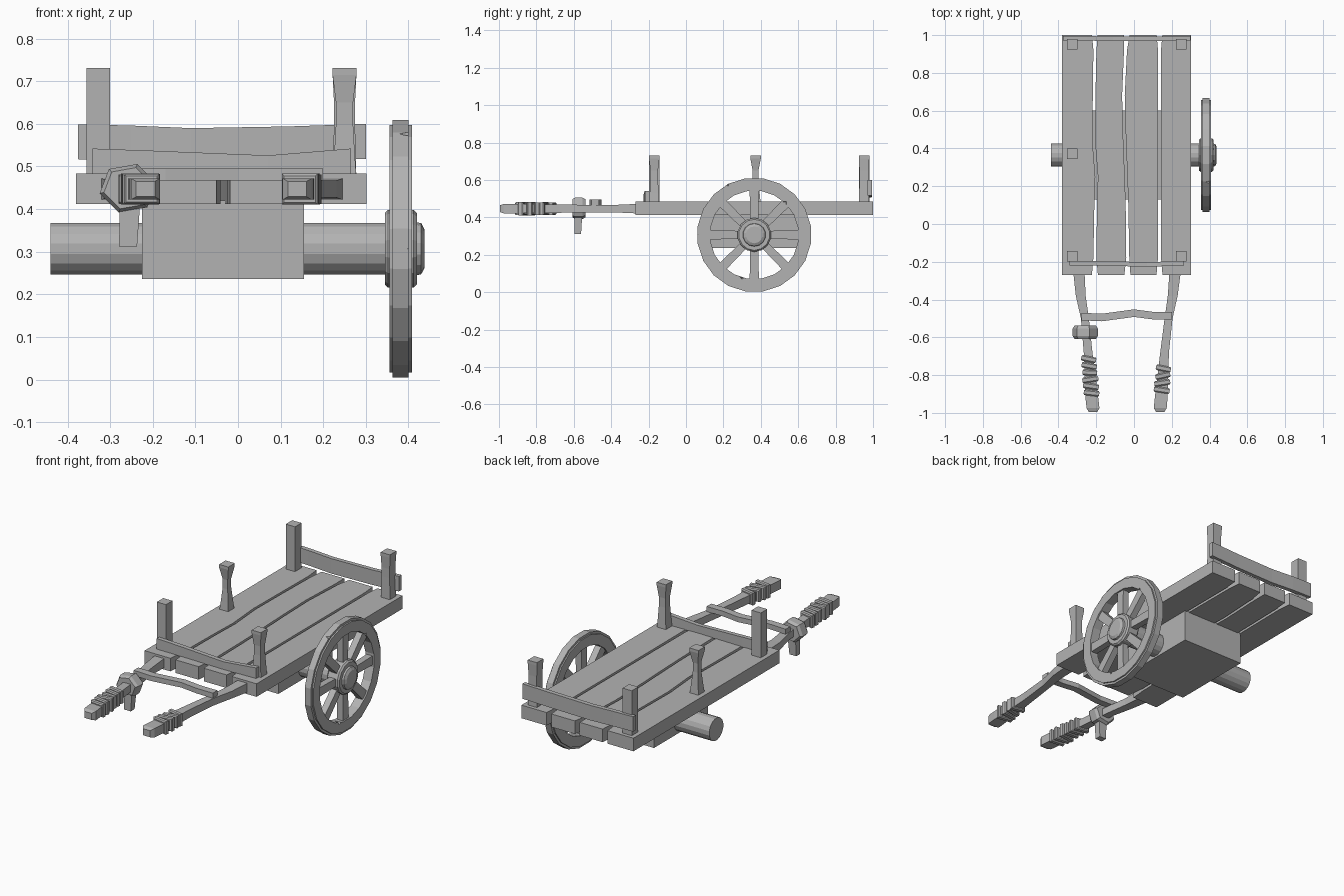
import bpy, bmesh, math, random
from math import sin, cos, pi
from mathutils import Matrix, Vector

random.seed(4)
if "Cube" in bpy.data.objects:
    bpy.data.objects.remove(bpy.data.objects["Cube"])

wood = bpy.data.materials.new("grey_wood")
wood.use_nodes = True
GREY = (0.45, 0.45, 0.45, 1)
wood.diffuse_color = GREY
wood.node_tree.nodes["Principled BSDF"].inputs["Base Color"].default_value = GREY


def finish(name, bm):
    bmesh.ops.recalc_face_normals(bm, faces=bm.faces)
    mesh = bpy.data.meshes.new(name)
    bm.to_mesh(mesh)
    bm.free()
    mesh.materials.append(wood)
    ob = bpy.data.objects.new(name, mesh)
    bpy.context.collection.objects.link(ob)
    return ob


def loft(name, axis, sections):
    """Rectangular sections (centre, half size, half size) joined along an axis."""
    bm = bmesh.new()
    u, v = [Vector(e) for i, e in enumerate(((1, 0, 0), (0, 1, 0), (0, 0, 1))) if i != "xyz".index(axis)]
    rings = []
    for c, a, b in sections:
        rings.append([bm.verts.new(Vector(c) + u * a * s + v * b * t)
                      for s, t in ((-1, -1), (1, -1), (1, 1), (-1, 1))])
    for r, q in zip(rings, rings[1:]):
        for i in range(4):
            bm.faces.new((r[i], r[i - 1], q[i - 1], q[i]))
    bm.faces.new(rings[0])
    bm.faces.new(rings[-1])
    return finish(name, bm)


def turned(name, sides, profile, closed=False, centre=(0, 0.365, 0.307)):
    """Profile of (x, radius) points spun about the axle line."""
    bm = bmesh.new()
    rings = []
    for x, r in profile:
        rings.append([bm.verts.new((x, centre[1] + r * cos(2 * pi * (i + 0.5) / sides),
                                    centre[2] + r * sin(2 * pi * (i + 0.5) / sides)))
                      for i in range(sides)])
    pairs = list(zip(rings, rings[1:]))
    if closed:
        pairs.append((rings[-1], rings[0]))
    else:
        bm.faces.new(rings[0])
        bm.faces.new(rings[-1])
    for r, q in pairs:
        for i in range(sides):
            bm.faces.new((r[i], r[i - 1], q[i - 1], q[i]))
    return finish(name, bm)


# Deck planks, divided by wavering gaps that flare at the ends
ys = (-0.27, -0.18, 0.1, 0.25, 0.45, 0.68, 0.92, 1.0)
flare = (0.016, 0.008, 0.007, 0.007, 0.007, 0.007, 0.008, 0.015)
lines = ((-0.38,) * 8,
         (-0.207, -0.207, -0.203, -0.198, -0.214, -0.211, -0.207, -0.207),
         (-0.035, -0.033, -0.037, -0.042, -0.05, -0.056, -0.045, -0.038),
         (0.135,) * 8,
         (0.302,) * 8)
for n in range(4):
    secs = []
    for i, y in enumerate(ys):
        a = lines[n][i] + (flare[i] if n else 0)
        b = lines[n + 1][i] - (flare[i] if n < 3 else 0)
        secs.append((((a + b) / 2, y, 0.448), (b - a) / 2, 0.036))
    loft("deck_plank_%d" % (n + 1), "y", secs)

# Axle block and axle
loft("axle_block", "z", [((-0.035, 0.365, z), 0.19, 0.235) for z in (0.236, 0.42)])
turned("axle", 16, [(-0.44, 0.062), (0.36, 0.062)])

# Wheel
rim = turned("wheel_rim", 20, [(0.356, 0.237), (0.356, 0.294), (0.363, 0.294), (0.363, 0.306),
                               (0.4, 0.306), (0.4, 0.294), (0.408, 0.294), (0.408, 0.237)], True)
turned("wheel_hub", 14, [(0.345, 0.085), (0.352, 0.091), (0.412, 0.091), (0.42, 0.083),
                         (0.42, 0.062), (0.43, 0.06), (0.438, 0.045)])
for k in range(4):
    spoke = loft("wheel_spokes_%d" % (k + 1), "z",
                 [((0, 0, z), 0.018, w) for z, w in ((-0.245, 0.025), (-0.06, 0.021),
                                                    (0.06, 0.021), (0.245, 0.025))])
    spoke.matrix_world = Matrix.Translation((0.382, 0.365, 0.307)) @ Matrix.Rotation(k * pi / 4, 4, "X")

# Chips knocked out of the rim
bm = bmesh.new()
for angle, radius in ((118, 0.305), (46, 0.235), (180, 0.31), (254, 0.235), (322, 0.31)):
    t = math.radians(angle)
    spot = Vector((0.41, 0.365 + radius * cos(t), 0.307 + radius * sin(t)))
    bmesh.ops.create_cone(bm, cap_ends=True, segments=4, radius1=0.024, radius2=0.001, depth=0.06,
                          matrix=Matrix.Translation(spot) @ Matrix.Rotation(t, 4, "X")
                          @ Matrix.Rotation(-pi / 2, 4, "Y"))
cutter = finish("rim_chip_cutter", bm)
cutter.hide_render = True
cutter.hide_viewport = True
cutter.display_type = "WIRE"
cut = rim.modifiers.new("chips", "BOOLEAN")
cut.operation = "DIFFERENCE"
cut.object = cutter

# Stakes standing on the deck; some are worn thin at the waist
for name, x, y, waist in (("back_right_stake", -0.328, 0.952, 1), ("back_left_stake", 0.25, 0.952, 0.88),
                          ("front_right_stake", -0.328, -0.17, 1), ("front_left_stake", 0.25, -0.17, 0.72),
                          ("middle_right_stake", -0.328, 0.372, 0.55)):
    loft(name, "z", [((x, y, z), 0.028 * w, 0.028 * w) for z, w in
                     ((0.47, 1), (0.53, (1 + waist) / 2), (0.6, waist), (0.65, waist), (0.715, 1), (0.731, 1))])

# End rails, sagging a little
loft("back_rail", "x", [((x, y, z), 0.012, 0.041) for x, y, z in
                        ((-0.375, 0.983, 0.558), (-0.25, 0.983, 0.555), (-0.11, 0.98, 0.549),
                         (0.12, 0.98, 0.553), (0.3, 0.983, 0.559))])
loft("front_rail", "x", [((x, y, 0.482 + h / 2), 0.012, h / 2) for x, y, h in
                         ((-0.341, -0.208, 0.06), (-0.2, -0.208, 0.055), (0.07, -0.214, 0.044),
                          (0.265, -0.208, 0.06))])

# Pull handles with wrapped grips
shafts = {"right": ((-0.292, -0.25), (-0.282, -0.38), (-0.26, -0.5), (-0.243, -0.68), (-0.222, -0.93),
                    (-0.217, -0.975), (-0.217, -0.995)),
          "left": ((0.218, -0.25), (0.205, -0.38), (0.183, -0.5), (0.162, -0.68), (0.143, -0.93),
                   (0.139, -0.975), (0.139, -0.995))}
sizes = ((0.03, 0.026), (0.026, 0.02), (0.021, 0.02), (0.023, 0.022), (0.034, 0.025),
         (0.034, 0.025), (0.022, 0.018))
for side, path in shafts.items():
    loft(side + "_handle", "y", [((x, y, 0.447), a, b) for (x, y), (a, b) in zip(path, sizes)])
    start, count, gap = (-0.715, 6, 0.036) if side == "right" else (-0.765, 4, 0.038)
    (x0, y0), (x1, y1) = path[3], path[4]
    for i in range(count):
        y = start - i * gap
        x = x0 + (x1 - x0) * (y - y0) / (y1 - y0)
        grow = random.uniform(0, 0.004)
        band = loft("%s_grip_band_%d" % (side, i + 1), "y",
                    [((0, t, 0), a + grow, a - 0.006 + grow)
                     for t, a in ((-0.015, 0.034), (-0.009, 0.039), (0.009, 0.039), (0.015, 0.034))])
        band.matrix_world = (Matrix.Translation((x, y, 0.447))
                             @ Matrix.Rotation(random.uniform(-0.25, 0.25), 4, "Z"))

# Crossbar over the handles
loft("crossbar", "x", [((x, y, 0.481), 0.02, 0.014) for x, y in
                       ((-0.278, -0.49), (-0.17, -0.495), (0, -0.472), (0.1, -0.485), (0.2, -0.485))])

# Binding knotted round one handle, with a hanging tail
bm = bmesh.new()
rings = []
for t, s in ((-0.035, 0.85), (-0.02, 1), (0.02, 1), (0.035, 0.85)):
    rings.append([bm.verts.new((-0.258 + 0.068 * s * cos(k * pi / 3 + 0.2), -0.573 + t,
                                0.449 + 0.06 * s * sin(k * pi / 3 + 0.2))) for k in range(6)])
for r, q in zip(rings, rings[1:]):
    for i in range(6):
        bm.faces.new((r[i], r[i - 1], q[i - 1], q[i]))
bm.faces.new(rings[0])
bm.faces.new(rings[-1])
finish("binding", bm)
loft("binding_tail", "z", [((-0.258, -0.578, 0.312), 0.021, 0.017), ((-0.254, -0.575, 0.41), 0.024, 0.02)])
